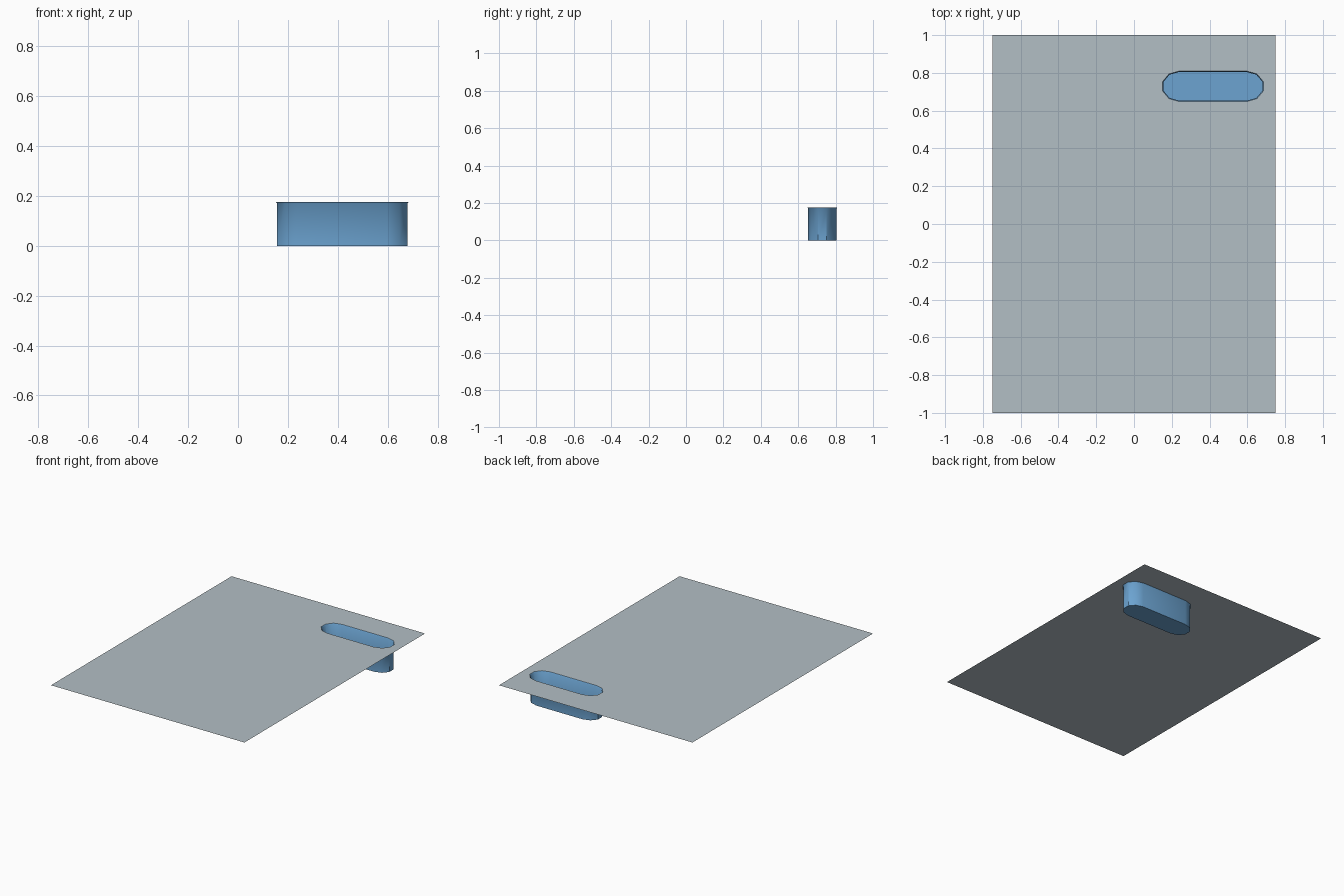
import bpy, bmesh, math

if "Cube" in bpy.data.objects:
    bpy.data.objects.remove(bpy.data.objects["Cube"])

TOP = 0.176          # height of the sheet
CX, CY = 0.418, 0.729  # pocket centre


def material(name, rgb):
    m = bpy.data.materials.new(name)
    m.diffuse_color = (*rgb, 1.0)
    m.use_nodes = True
    m.node_tree.nodes["Principled BSDF"].inputs["Base Color"].default_value = m.diffuse_color
    return m


def stadium(bm, grow, z, half=0.178, rx=0.088, ry=0.076):
    """Loop of vertices: a slot with five-sided rounded ends."""
    verts = []
    for side, start in ((1, -90), (-1, 90)):
        for k in range(6):
            a = math.radians(start + 36 * k)
            verts.append(bm.verts.new((CX + side * half + (rx + grow) * math.cos(a),
                                       CY + (ry + grow) * math.sin(a), z)))
    return verts


def bridge(bm, lower, upper):
    n = len(lower)
    return [bm.faces.new((lower[i], upper[i], upper[(i + 1) % n], lower[(i + 1) % n]))
            for i in range(n)]


def finish(bm, name, mat):
    me = bpy.data.meshes.new(name)
    bm.to_mesh(me)
    bm.free()
    ob = bpy.data.objects.new(name, me)
    me.materials.append(mat)
    bpy.context.collection.objects.link(ob)
    return ob


grey = material("pale grey", (0.45, 0.52, 0.56))
blue = material("sky blue", (0.15, 0.37, 0.64))

# thin sheet with a slot-shaped hole
bm = bmesh.new()
hole = stadium(bm, 0.005, TOP)
corners = [bm.verts.new((x, y, TOP)) for x, y in ((-.75, -1), (.75, -1), (.75, 1), (-.75, 1))]
edges = [bm.edges.new((loop[i], loop[(i + 1) % len(loop)]))
         for loop in (hole, corners) for i in range(len(loop))]
bmesh.ops.triangle_fill(bm, use_beauty=True, edges=edges, normal=(0, 0, 1))
for f in bm.faces:
    f.normal_update()
    if f.normal.z < 0:
        f.normal_flip()
finish(bm, "sheet", grey)

# pocket: floor, wall and small flared lip, opening upward
bm = bmesh.new()
floor = stadium(bm, 0, 0)
wall = stadium(bm, 0, TOP - 0.006)
lip = stadium(bm, 0.005, TOP)
bm.faces.new(floor)
for f in bridge(bm, floor, wall) + bridge(bm, wall, lip):
    f.smooth = True
pocket = finish(bm, "pocket", blue)
bpy.context.view_layer.objects.active = pocket
pocket.select_set(True)
bpy.ops.object.shade_smooth_by_angle(angle=math.radians(40))
